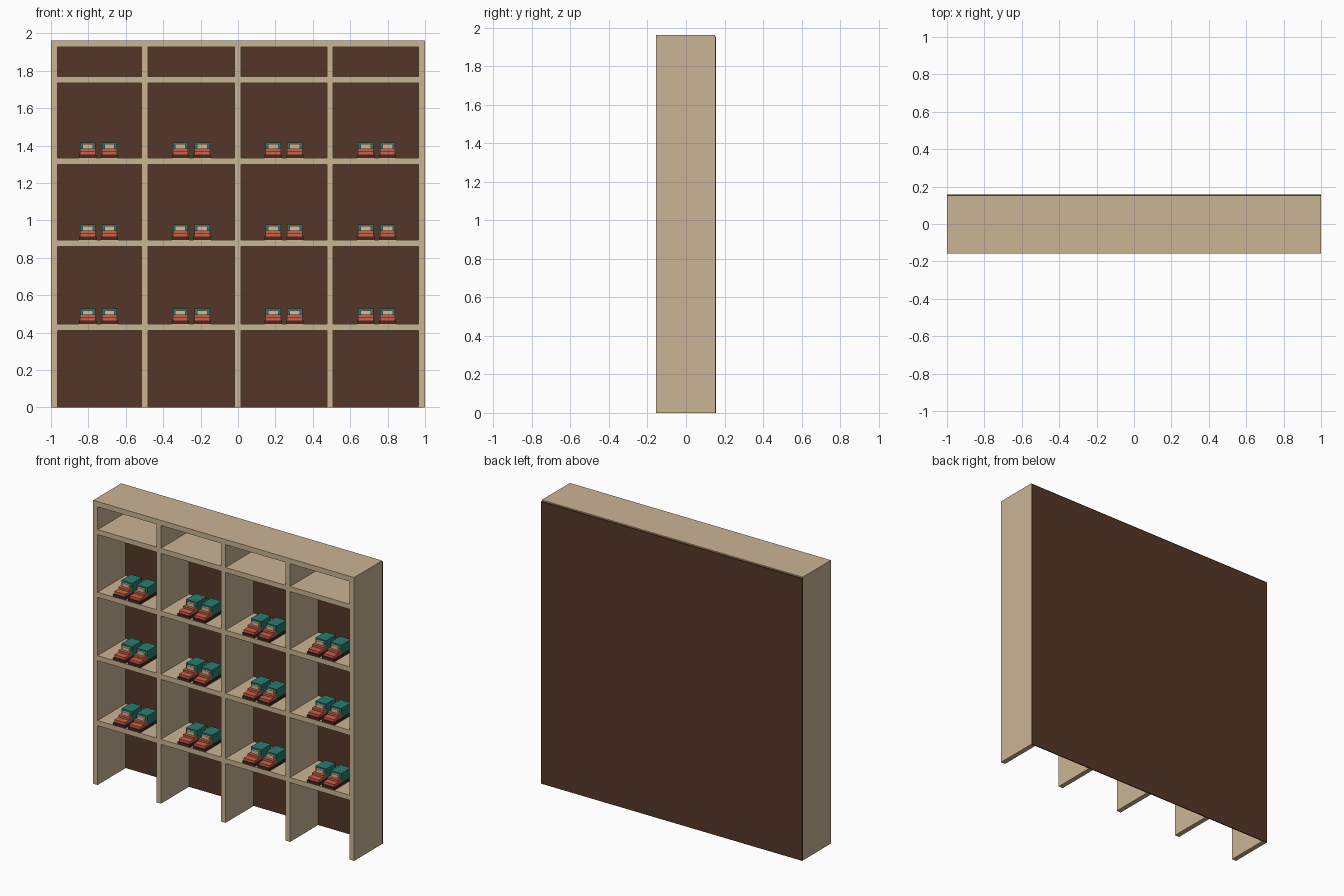
import bpy

if "Cube" in bpy.data.objects:
    bpy.data.objects.remove(bpy.data.objects["Cube"])


def material(name, rgb):
    m = bpy.data.materials.new(name)
    m.diffuse_color = (*[(c / 255) ** 2.2 for c in rgb], 1)
    m.use_nodes = True
    m.node_tree.nodes["Principled BSDF"].inputs["Base Color"].default_value = m.diffuse_color
    return m


WOOD = material("light wood", (201, 179, 147))
BACK = material("dark brown", (86, 57, 43))
SOLE = material("sole brown", (74, 44, 36))
RED = material("coral red", (205, 96, 76))
TEAL = material("teal", (44, 122, 112))
LINING = material("beige lining", (214, 186, 150))


def box(name, mat, x0, x1, y0, y1, z0, z1):
    """Axis-aligned box given by its limits."""
    bpy.ops.mesh.primitive_cube_add(size=1)
    o = bpy.context.object
    o.name = name
    for v in o.data.vertices:
        v.co.x = x1 if v.co.x > 0 else x0
        v.co.y = y1 if v.co.y > 0 else y0
        v.co.z = z1 if v.co.z > 0 else z0
    o.data.materials.append(mat)
    return o


FRONT, REAR, TOP = -0.157, 0.15, 1.963

# Back panel, side panels and top board
box("back_panel", BACK, -1, 1, REAR, 0.157, 0, 1.955)
box("side_panel_left", WOOD, -1, -0.966, FRONT, REAR, 0, TOP)
box("side_panel_right", WOOD, 0.966, 1, FRONT, REAR, 0, TOP)
box("top_board", WOOD, -0.966, 0.966, FRONT, REAR, 1.927, TOP)

# Upright dividers
for x in (-0.498, -0.002, 0.492):
    box("divider", WOOD, x - 0.017, x + 0.017, FRONT, REAR, 0, 1.927)

# Shelves, split between the dividers
bays = ((-0.966, -0.515), (-0.481, -0.019), (0.015, 0.475), (0.509, 0.966))
shelf_tops = (0.446, 0.896, 1.335)
for z in shelf_tops + (1.769,):
    for x0, x1 in bays:
        box("shelf", WOOD, x0, x1, FRONT, REAR, z - 0.035, z)


def shoe(x, z):
    """Blocky shoe pointing to the front, standing on height z."""
    parts = (
        ("shoe_sole", SOLE, 0.046, -0.155, 0.04, 0, 0.018),
        ("shoe_toe", RED, 0.041, -0.148, -0.105, 0.018, 0.036),
        ("shoe_vamp", RED, 0.041, -0.105, -0.07, 0.018, 0.05),
        ("shoe_tongue", LINING, 0.028, -0.085, -0.07, 0.05, 0.073),
        ("shoe_heel", TEAL, 0.041, -0.07, 0.036, 0.018, 0.083),
    )
    for name, mat, w, y0, y1, z0, z1 in parts:
        box(name, mat, x - w, x + w, y0, y1, z + z0, z + z1)


# A pair of shoes in each of the twelve middle compartments
for z in shelf_tops:
    for i in range(4):
        for side in (-1, 1):
            shoe(-0.745 + 0.4955 * i + side * 0.058, z)
